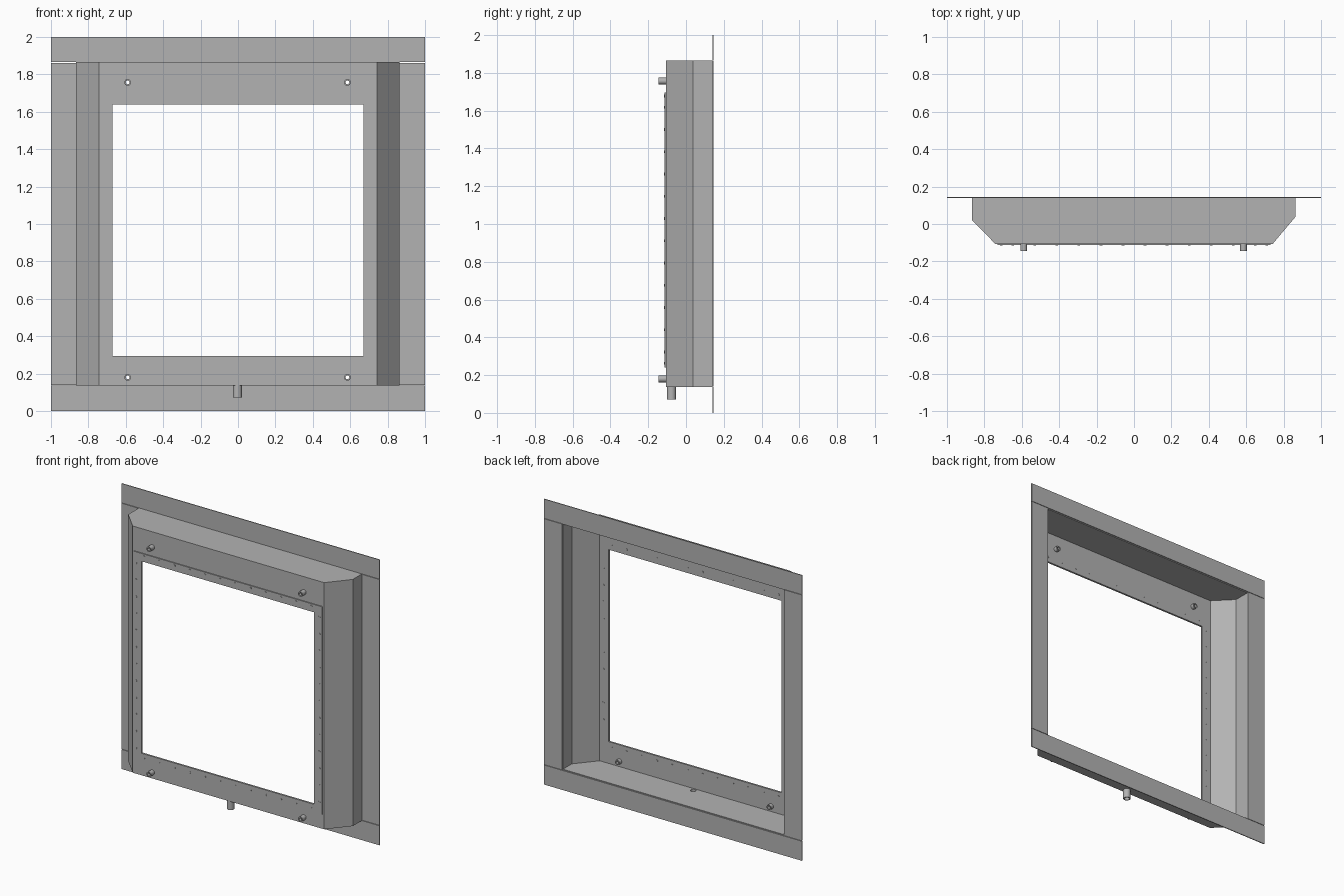
import bpy, bmesh, math
from mathutils import Matrix, Vector

cube = bpy.data.objects.get("Cube")
if cube:
    bpy.data.objects.remove(cube)

steel = bpy.data.materials.new("grey sheet metal")
steel.use_nodes = True
GREY = (0.45, 0.45, 0.45, 1)
steel.diffuse_color = GREY
steel.node_tree.nodes["Principled BSDF"].inputs["Base Color"].default_value = GREY

SHEET = 0.006
FRONT, BACK = -0.106, 0.145
LOW, HIGH = 0.137, 1.865
WIN_X, WIN_LOW, WIN_HIGH = 0.67, 0.295, 1.64


def make(name, bm):
    bmesh.ops.recalc_face_normals(bm, faces=bm.faces)
    mesh = bpy.data.meshes.new(name)
    bm.to_mesh(mesh)
    bm.free()
    mesh.materials.append(steel)
    obj = bpy.data.objects.new(name, mesh)
    bpy.context.collection.objects.link(obj)
    return obj


def add_box(bm, x, y, z):
    size = [b - a for a, b in (x, y, z)]
    mid = [(a + b) / 2 for a, b in (x, y, z)]
    bmesh.ops.create_cube(bm, size=1, matrix=Matrix.Translation(mid) @ Matrix.Diagonal((*size, 1)))


def along(axis, centre):
    turn = Matrix.Rotation(math.pi / 2, 4, "X") if axis == "Y" else Matrix.Identity(4)
    return Matrix.Translation(centre) @ turn


def add_rod(bm, centre, radius, length, axis="Y", sides=16):
    bmesh.ops.create_cone(bm, cap_ends=True, segments=sides, radius1=radius, radius2=radius,
                          depth=length, matrix=along(axis, centre))


def tube(name, centre, radius, bore, length, axis="Y", sides=16):
    """Hollow pipe, built as four rings of vertices joined in a loop."""
    bm = bmesh.new()
    rings = []
    for r, h in ((radius, -1), (radius, 1), (bore, 1), (bore, -1)):
        ring = bmesh.ops.create_circle(bm, segments=sides, radius=r,
                                       matrix=along(axis, centre) @ Matrix.Translation((0, 0, h * length / 2)))
        rings.append(ring["verts"])
    for k in range(4):
        a, b = rings[k], rings[(k + 1) % 4]
        for i in range(sides):
            j = (i + 1) % sides
            bm.faces.new((a[i], a[j], b[j], b[i]))
    obj = make(name, bm)
    obj.data.shade_smooth()
    obj.data.set_sharp_from_angle(angle=math.radians(40))
    return obj


def cut(obj, cutter):
    mod = obj.modifiers.new("cut", "BOOLEAN")
    mod.operation, mod.solver, mod.object = "DIFFERENCE", "EXACT", cutter
    bpy.context.view_layer.objects.active = obj
    bpy.ops.object.modifier_apply(modifier=mod.name)
    bpy.data.objects.remove(cutter)


# Shell: bevelled plan outline raised to a hollow tray that is open at the back
outline = [(-0.865, BACK - SHEET), (-0.865, 0.02), (-0.742, FRONT),
           (0.742, FRONT), (0.863, 0.038), (0.863, BACK - SHEET)]
bm = bmesh.new()
base = bm.faces.new([bm.verts.new((x, y, LOW)) for x, y in outline])
top = bmesh.ops.extrude_face_region(bm, geom=[base])["geom"]
bmesh.ops.translate(bm, vec=Vector((0, 0, HIGH - LOW)),
                    verts=[v for v in top if isinstance(v, bmesh.types.BMVert)])
bmesh.ops.recalc_face_normals(bm, faces=bm.faces)
bmesh.ops.delete(bm, geom=[f for f in bm.faces if f.calc_center_median().y > BACK - 2 * SHEET],
                 context="FACES_ONLY")
shell = make("shell", bm)
# Make sure the front panel faces outward before thickening inward
if min(shell.data.polygons, key=lambda p: p.center.y).normal.y > 0:
    shell.data.flip_normals()
solid = shell.modifiers.new("thickness", "SOLIDIFY")
solid.thickness, solid.offset, solid.use_even_offset = SHEET, -1, True
bpy.context.view_layer.objects.active = shell
bpy.ops.object.modifier_apply(modifier=solid.name)

# Window, stud holes and drain hole cut through the shell
studs = [(x, z) for x in (-0.59, 0.585) for z in (0.18, 1.757)]
drain = Vector((-0.003, -0.077, 0.107))
bm = bmesh.new()
add_box(bm, (-WIN_X, WIN_X), (-0.2, 0), (WIN_LOW, WIN_HIGH))
for x, z in studs:
    add_rod(bm, (x, FRONT, z), 0.014, 0.1)
add_rod(bm, drain, 0.02, 0.1, "Z")
cutter = make("shell_cutter", bm)
cutter.hide_render = True
cut(shell, cutter)

# Raised frame around the window
bm = bmesh.new()
add_box(bm, (-0.731, 0.731), (FRONT - 0.007, FRONT), (0.24, 1.695))
frame = make("window_frame", bm)
bm = bmesh.new()
add_box(bm, (-WIN_X, WIN_X), (-0.2, 0), (WIN_LOW, WIN_HIGH))
cutter = make("frame_cutter", bm)
cutter.hide_render = True
cut(frame, cutter)

# Small rivets, twelve along each side of the frame
bm = bmesh.new()
for i in range(12):
    t = i / 11
    x, z = -0.648 + 1.296 * t, 0.322 + 1.296 * t
    for px, pz in ((x, 0.262), (x, 1.678), (-0.71, z), (0.71, z)):
        add_rod(bm, (px, FRONT - 0.001, pz), 0.007, 0.017, sides=8)
make("frame_rivets", bm)

# Mounting flanges around the back
flange = (BACK - SHEET, BACK)
for name, x, z in (("top_flange", (-1, 1), (HIGH, 2)),
                   ("bottom_flange", (-1, 1), (0, LOW)),
                   ("right_flange", (-1, -0.86), (LOW + 0.003, HIGH - 0.003)),
                   ("left_flange", (0.86, 1), (LOW + 0.003, HIGH - 0.003))):
    bm = bmesh.new()
    add_box(bm, x, flange, z)
    make(name, bm)

# Hollow studs through the front, and the drain pipe below
for x, z in studs:
    tube("stud", (x, -0.11, z), 0.018, 0.01, 0.07)
tube("drain_pipe", drain, 0.024, 0.018, 0.07, "Z")
